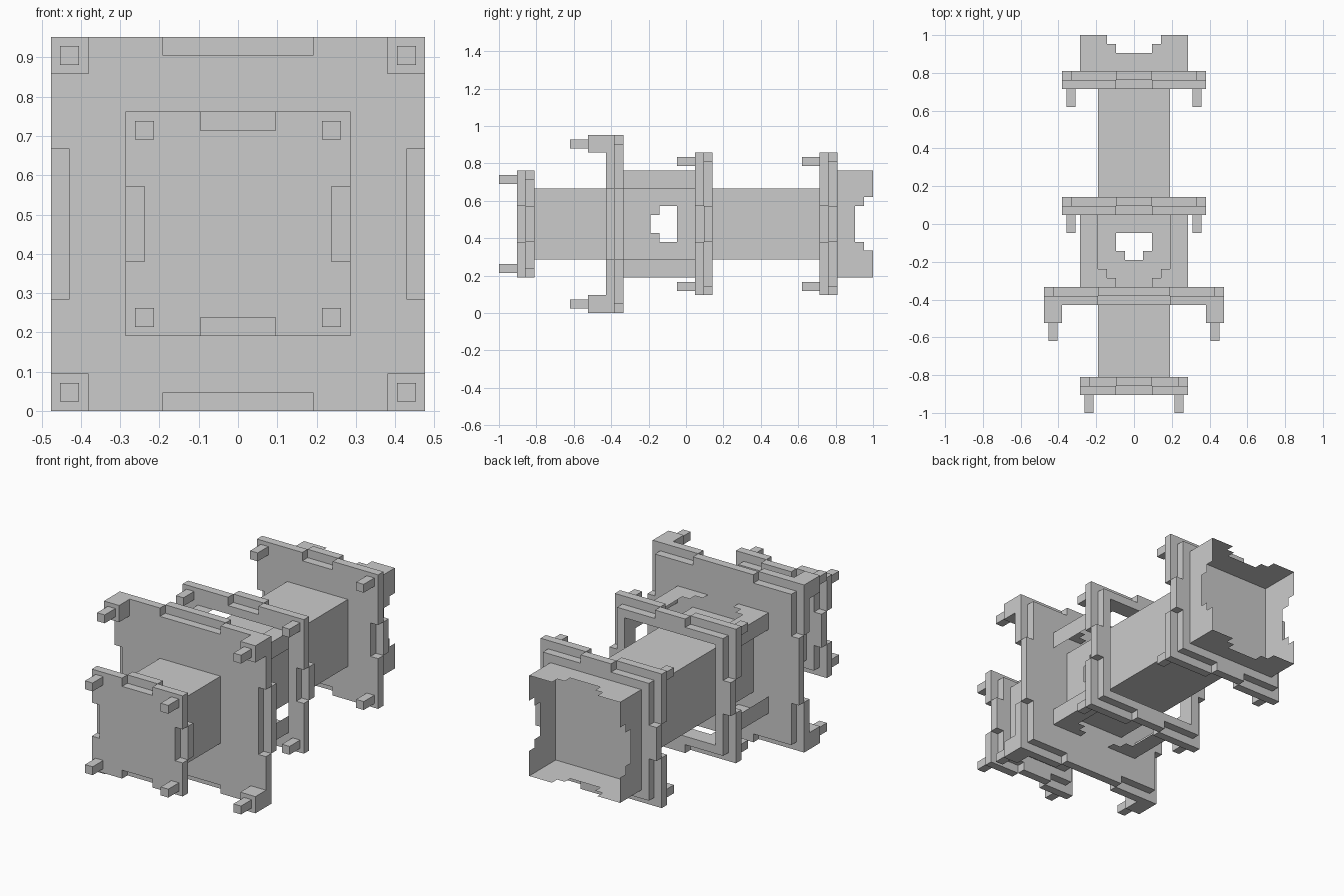
import bpy, bmesh, math

if "Cube" in bpy.data.objects:
    bpy.data.objects.remove(bpy.data.objects["Cube"])

U = 1 / 21          # modelling unit: everything sits on this grid
ZC = 10             # height of the long axis, in units


def finish(name, bm):
    bmesh.ops.remove_doubles(bm, verts=bm.verts, dist=1e-4)
    bmesh.ops.dissolve_limit(bm, angle_limit=0.01, verts=bm.verts, edges=bm.edges)
    for v in bm.verts:
        v.co = (v.co.x * U, v.co.y * U, (v.co.z + ZC) * U)
    me = bpy.data.meshes.new(name)
    bm.to_mesh(me)
    bm.free()
    ob = bpy.data.objects.new(name, me)
    bpy.context.collection.objects.link(ob)
    return ob


def quad(bm, pts):
    bm.faces.new([bm.verts.new(p) for p in pts])


def add_box(bm, x0, x1, y0, y1, z0, z1):
    vs = [bm.verts.new((x, y, z)) for x in (x0, x1) for y in (y0, y1) for z in (z0, z1)]
    for f in ((0, 1, 3, 2), (4, 6, 7, 5), (0, 4, 5, 1), (2, 3, 7, 6), (0, 2, 6, 4), (1, 5, 7, 3)):
        bm.faces.new([vs[i] for i in f])


def plate(name, r, notch, y0, hole_front=0, hole_back=0):
    """Two-layer square plate: notched front layer, inset back layer with tabs."""
    def filled(x, y, z):
        a, b = sorted((abs(x), abs(z)))
        if b > r or y < y0 or y > y0 + 2:
            return False
        front = y < y0 + 1
        if b < (hole_front if front else hole_back):
            return False
        if b > r - 1:
            return (a > notch) if front else (a < notch)
        return True

    bm = bmesh.new()
    rng = [i + 0.5 for i in range(-r, r)]
    for x in rng:
        for z in rng:
            for y in (y0 + 0.5, y0 + 1.5):
                if not filled(x, y, z):
                    continue
                for ax in range(3):
                    for s in (-1, 1):
                        d = [0, 0, 0]
                        d[ax] = s
                        if filled(x + d[0], y + d[1], z + d[2]):
                            continue
                        b, c = (ax + 1) % 3, (ax + 2) % 3
                        pts = []
                        for p, q in ((-1, -1), (1, -1), (1, 1), (-1, 1))[::s]:
                            o = [x, y, z]
                            o[ax] += s / 2
                            o[b] += p / 2
                            o[c] += q / 2
                            pts.append(o)
                        quad(bm, pts)
    return finish(name, bm)


def tube(name, r, y0, y1, cut=None):
    """Open square sleeve of thin walls; cut(side, across, along) removes cells."""
    bm = bmesh.new()
    for k in range(4):
        ca, sa = round(math.cos(k * math.pi / 2)), round(math.sin(k * math.pi / 2))
        for i in range(-r, r):
            for y in range(y0, y1):
                if cut and cut(k % 2, abs(i + 0.5), y + 0.5):
                    continue
                pts = [(i, y), (i + 1, y), (i + 1, y + 1), (i, y + 1)]
                quad(bm, [(ca * a - sa * r, b, sa * a + ca * r) for a, b in pts])
    return finish(name, bm)


def pegs(name, c, half, y0, y1):
    bm = bmesh.new()
    for sx in (-c, c):
        for sz in (-c, c):
            add_box(bm, sx - half, sx + half, y0, y1, sz - half, sz + half)
    return finish(name, bm)


# stepped openings
def shell_cut(side, a, y):
    if side:
        return a < 4
    return a < (2 if y < -6 else 3 if y < -5 else 4)


def window_cut(side, a, y):
    return (-3 < y < -1 and a < 2) or (-4 < y < -3 and a < 1)


def mouth_cut(side, a, y):
    return (y > 20 and a < 3) or (19 < y < 20 and a < 2)


# plates, front to back
plate("front_plate", 6, 2, -19)
plate("large_plate", 10, 4, -9)
plate("middle_plate", 8, 2, 1, 6, 6)
plate("back_plate", 8, 2, 15, 0, 6)

# corner pegs pointing forward
pegs("front_pegs", 5, 0.5, -21, -19)
pegs("large_corner_blocks", 9, 1, -11, -9)
pegs("large_pegs", 9, 0.5, -13, -11)
pegs("middle_pegs", 7, 0.5, -1, 1)
pegs("back_pegs", 7, 0.5, 13, 15)

# core sleeves and outer shells
tube("front_core", 4, -17, -9)
tube("rear_core", 4, -7, 15, window_cut)
tube("middle_shell", 6, -7, 1, shell_cut)
tube("rear_mouth", 6, 17, 21, mouth_cut)
